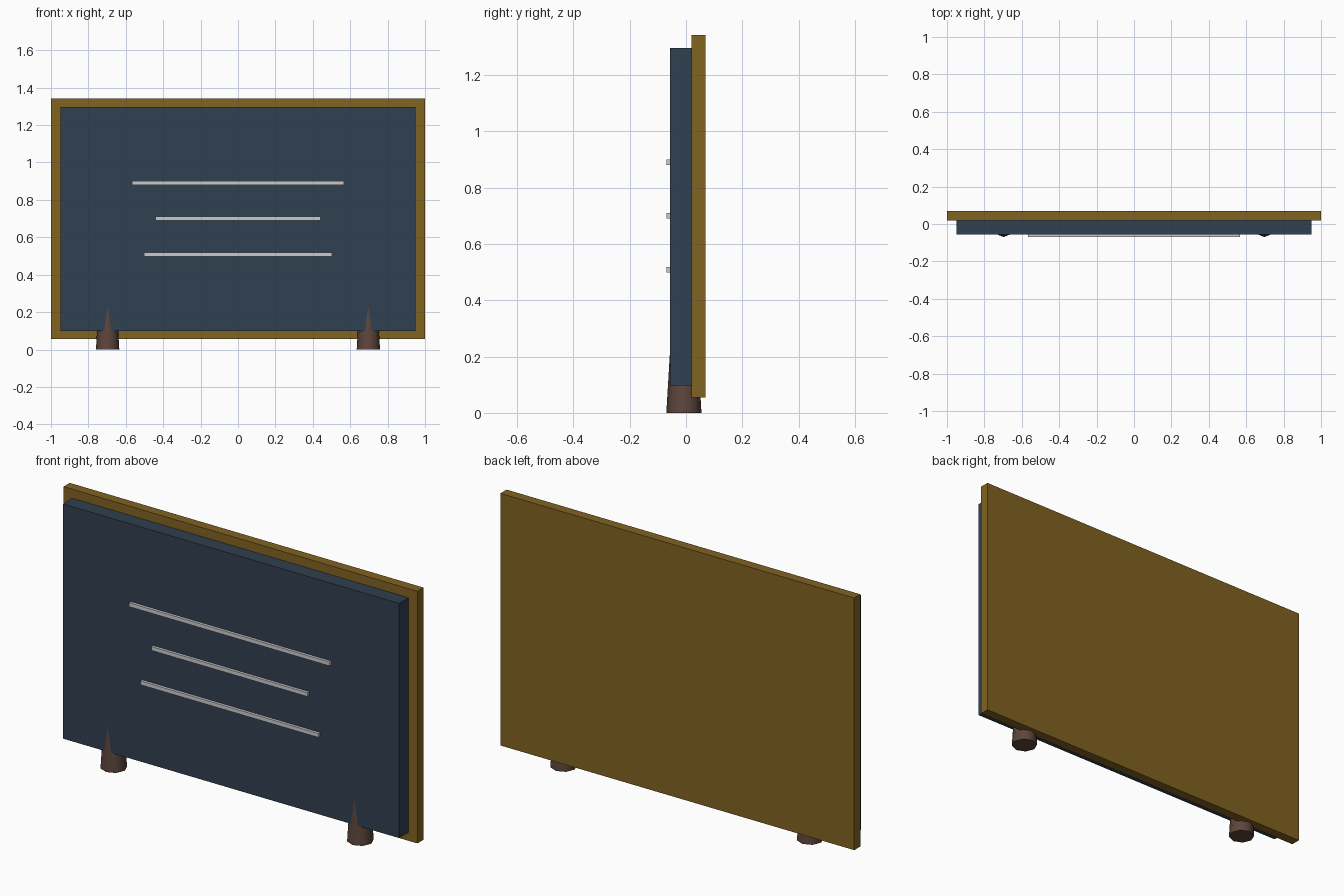
import bpy
from math import radians

if "Cube" in bpy.data.objects:
    bpy.data.objects.remove(bpy.data.objects["Cube"])


def material(name, rgb):
    m = bpy.data.materials.new(name)
    m.diffuse_color = (*rgb, 1)
    m.use_nodes = True
    m.node_tree.nodes["Principled BSDF"].inputs["Base Color"].default_value = m.diffuse_color
    return m


GOLD = material("gold", (0.22, 0.125, 0.015))
SLATE = material("slate_blue", (0.03, 0.05, 0.08))
BROWN = material("brown", (0.11, 0.06, 0.045))


def box(name, x, y, z, mat=None):
    """Box from (min, max) ranges on each axis."""
    bpy.ops.mesh.primitive_cube_add(size=1, location=[sum(r) / 2 for r in (x, y, z)])
    ob = bpy.context.object
    ob.name = name
    ob.scale = [r[1] - r[0] for r in (x, y, z)]
    bpy.ops.object.transform_apply(location=False, rotation=False, scale=True)
    if mat:
        ob.data.materials.append(mat)
    return ob


# Sign panel and the larger gold backing board behind it
box("sign_panel", (-0.95, 0.95), (-0.056, 0.03), (0.098, 1.297), SLATE)
box("backing_board", (-1, 1), (0.02, 0.07), (0.055, 1.343), GOLD)

# Raised strips across the front
for label, half, z in (("upper", 0.567, 0.89), ("middle", 0.441, 0.70), ("lower", 0.503, 0.508)):
    box(label + "_strip", (-half, half), (-0.07, -0.05), (z - 0.01, z + 0.01))

# Tapered eight-sided posts, mostly buried in the panel
for label, side in (("left", -1), ("right", 1)):
    height = 0.4
    bpy.ops.mesh.primitive_cone_add(vertices=8, radius1=0.0625, radius2=0.0385, depth=height,
                                    location=(0.697 * side, -0.0075, height / 2))
    post = bpy.context.object
    post.name = label + "_post"
    post.data.materials.append(BROWN)
    bpy.ops.object.shade_smooth_by_angle(angle=radians(50))
